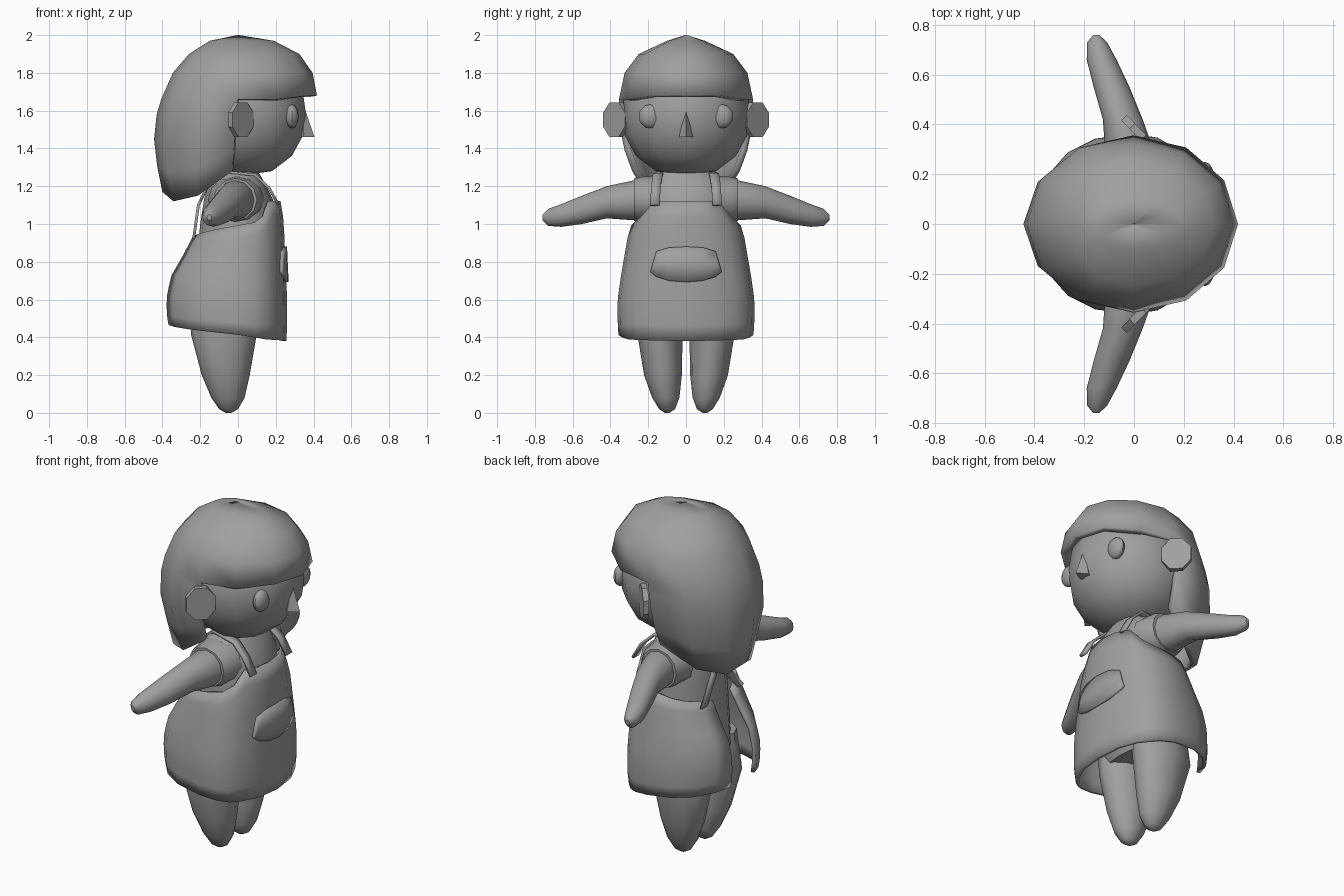
import bpy, bmesh, math
from mathutils import Vector

cube = bpy.data.objects.get("Cube")
if cube:
    bpy.data.objects.remove(cube)

clay = bpy.data.materials.new("clay_grey")
clay.use_nodes = True
GREY = (0.35, 0.35, 0.35, 1)
clay.diffuse_color = GREY
clay.node_tree.nodes["Principled BSDF"].inputs["Base Color"].default_value = GREY


def finish(name, bm, thickness=0, angle=40):
    """Turn a bmesh into a smooth shaded object, with an optional shell."""
    bmesh.ops.remove_doubles(bm, verts=bm.verts, dist=0.0005)
    bmesh.ops.recalc_face_normals(bm, faces=bm.faces)
    mesh = bpy.data.meshes.new(name)
    bm.to_mesh(mesh)
    bm.free()
    mesh.materials.append(clay)
    ob = bpy.data.objects.new(name, mesh)
    bpy.context.collection.objects.link(ob)
    bpy.ops.object.select_all(action='DESELECT')
    ob.select_set(True)
    bpy.context.view_layer.objects.active = ob
    bpy.ops.object.shade_smooth_by_angle(angle=math.radians(angle))
    if thickness:
        mod = ob.modifiers.new("Shell", 'SOLIDIFY')
        mod.thickness = thickness
        mod.offset = 0
    return ob


def loft(name, rings, closed=True, caps=True, thickness=0, angle=40):
    """Bridge point rings; None leaves a hole in the grid."""
    bm = bmesh.new()
    grid = [[p and bm.verts.new(p) for p in ring] for ring in rings]
    n = len(rings[0])
    for lo, hi in zip(grid, grid[1:]):
        for i in range(n if closed else n - 1):
            j = (i + 1) % n
            quad = [lo[i], lo[j], hi[j], hi[i]]
            if all(quad):
                bm.faces.new(quad)
    if closed and caps:
        bm.faces.new(grid[0])
        bm.faces.new(grid[-1])
    return finish(name, bm, thickness, angle)


def ellipse(c, u, v, n=12):
    """Ring around c with half axes u and v."""
    c, u, v = Vector(c), Vector(u), Vector(v)
    return [c + u * math.cos(k * math.tau / n) + v * math.sin(k * math.tau / n) for k in range(n)]


def section(rows, z):
    """Front, back and side reach at height z."""
    rows = sorted(rows)
    z = min(max(z, rows[0][0]), rows[-1][0])
    for a, b in zip(rows, rows[1:]):
        if z <= b[0]:
            t = (z - a[0]) / (b[0] - a[0])
            return [p + (q - p) * t for p, q in zip(a[1:], b[1:])]


def around(rows, deg, z, power=1.0, grow=0.0):
    """Point on the body of the given rows, angle measured from the face."""
    front, back, side = section(rows, z)
    c, s = math.cos(math.radians(deg)), math.sin(math.radians(deg))
    x = (front if c > 0 else back) + grow
    return Vector((math.copysign(abs(c) ** power, c) * x,
                   math.copysign(abs(s) ** power, s) * (side + grow), z))


def lerp_table(table, v):
    return section(table, v)[0]


# Head
HEAD = [(1.26, .02), (1.28, .16), (1.36, .265), (1.47, .325),
        (1.58, .34), (1.72, .32), (1.84, .22), (1.9, .02)]
loft("head", [ellipse((.02, 0, z), (r, 0, 0), (0, r, 0)) for z, r in HEAD])

# Hair: full cap above the fringe, curtain around the back only
HAIR = [(2.0, .005, .005, .005), (1.97, .19, .15, .1), (1.9, .325, .26, .25),
        (1.8, .395, .345, .325), (1.67, .42, .405, .355), (1.57, .42, .425, .355),
        (1.43, .42, .43, .34), (1.28, .4, .4, .285), (1.13, .36, .36, .23)]
END = [(90, 1.28), (120, 1.15), (150, 1.12), (180, 1.17)]
rings = []
for k, row in enumerate(HAIR):
    ring = []
    for i in range(12):
        deg = i * 30
        side = abs((deg + 180) % 360 - 180)
        z = row[0]
        if k == 4:
            z = 1.68 if side < 60 else 1.66
        if k > 4:
            t = (1.67 - z) / (1.67 - HAIR[-1][0])
            z = 1.67 + (lerp_table(END, side) - 1.67) * t
        p = around(HAIR, deg, z)
        p.x -= .03 * max(0, k - 4) / 4
        ring.append(p if k <= 4 or side >= 90 else None)
    rings.append(ring)
hair = loft("hair", rings, caps=False, thickness=.035, angle=50)
hair.modifiers["Shell"].offset = -1

# Nose
loft("nose", [ellipse((.345, 0, 1.46), (.06, 0, 0), (0, .037, 0), 4),
              ellipse((.35, 0, 1.605), (.005, 0, 0), (0, .004, 0), 4)], angle=20)

for s, word in ((1, "left"), (-1, "right")):
    # Eye
    bm = bmesh.new()
    bmesh.ops.create_uvsphere(bm, u_segments=12, v_segments=8, radius=.06)
    for v in bm.verts:
        v.co = Vector((v.co.x * .6 + .285, v.co.y + s * .19, v.co.z * 1.05 + 1.57))
    finish(word + "_eye", bm)

    # Ear: flared octagonal plate
    across, up = Vector((-.06, s * .062, 0)), Vector((0, 0, .1))
    turned = math.pi / 8
    u = across * math.cos(turned) + up * math.sin(turned)
    w = up * math.cos(turned) - across * math.sin(turned)
    mid, deep = Vector((.015, s * .37, 1.552)), Vector((.011, s * .011, 0))
    loft(word + "_ear", [ellipse(mid - deep, u, w, 8), ellipse(mid + deep, u, w, 8)], angle=30)

    # Arm: centre, width radius and height radius
    ARM = [(.0, .18, 1.12, .1, .1), (-.015, .28, 1.125, .1, .105), (-.045, .42, 1.115, .08, .085),
           (-.09, .55, 1.075, .072, .075), (-.13, .66, 1.045, .06, .06),
           (-.148, .73, 1.035, .04, .045), (-.152, .76, 1.035, .012, .015)]
    loft(word + "_arm", [ellipse((x, s * y, z), (a, 0, 0), (0, 0, b)) for x, y, z, a, b in ARM])

    # Short sleeve cuff around the shoulder
    CUFF = [(-.01, .16, 1.13, .15, .125), (-.01, .235, 1.13, .135, .12), (-.015, .275, 1.128, .115, .113)]
    loft(word + "_sleeve", [ellipse((x, s * y, z), (a, 0, 0), (0, 0, b)) for x, y, z, a, b in CUFF],
         angle=50)

    # Leg
    LEG = [(.65, -.05, .13, .17, .12), (.42, -.075, .138, .175, .12), (.2, -.065, .122, .127, .1),
           (.08, -.053, .107, .088, .072), (.02, -.05, .1, .05, .042), (0, -.05, .1, .015, .012)]
    loft(word + "_leg", [ellipse((x, s * y, z), (a, 0, 0), (0, b, 0)) for z, x, y, a, b in LEG])

    # Apron strap: over the shoulder and across the back
    PATH = [(.215, .165, 1.1), (.165, .16, 1.19), (.09, .15, 1.26), (-.06, .12, 1.275),
            (-.16, .06, 1.2), (-.21, -.02, 1.1), (-.235, -.17, .92)]
    edge = []
    for x, y, z in PATH:
        edge.append([Vector((x, s * (y - .025), z)), Vector((x, s * (y + .025), z))])
    loft(word + "_strap", edge, closed=False, thickness=.015)

# Torso
TORSO = [(.45, .1, .2, .2), (.6, .18, .24, .25), (.8, .2, .22, .25), (1.0, .2, .2, .25),
         (1.13, .185, .18, .245), (1.22, .14, .15, .22), (1.29, .1, .1, .12)]
loft("torso", [[around(TORSO, k * 22.5, row[0]) for k in range(16)] for row in TORSO])

# Apron: wraps around with an open slit down the back
APRON = [(.37, .245, .34, .33), (.42, .25, .36, .35), (.5, .25, .375, .352), (.6, .25, .38, .352),
         (.72, .245, .355, .335), (.82, .24, .295, .318), (.95, .235, .225, .295),
         (1.03, .23, .2, .265), (1.12, .215, .18, .225)]
TOP = [(0, 1.12), (44, 1.12), (56, 1.05), (68, 1.01), (90, .99), (180, .92)]
HEM = [(0, .38), (60, .39), (110, .43), (180, .475)]
angles = [-166, -150, -130, -110, -90, -72, -58, -44, -22, 0,
          22, 44, 58, 72, 90, 110, 130, 150, 166]
rings = []
for k in range(10):
    t = k / 9
    ring = []
    for deg in angles:
        low, high = lerp_table(HEM, abs(deg)), lerp_table(TOP, abs(deg))
        ring.append(around(APRON, deg, low + (high - low) * t, .85))
    rings.append(ring)
loft("apron", rings, closed=False, thickness=.02)

# Pocket: curved patch following the apron front
COLS = [(-.185, .745, .75), (-.155, .72, .855), (-.09, .7, .875), (0, .692, .88),
        (.09, .7, .875), (.155, .72, .855), (.185, .745, .75)]
rings = []
for y, low, high in COLS:
    ring = []
    for t in (0, .5, 1):
        z = low + (high - low) * t
        side = section(APRON, z)[2]
        deg = math.degrees(math.asin((abs(y) / side) ** (1 / .85)))
        p = around(APRON, math.copysign(deg, y), z, .85, .012)
        ring.append(Vector((p.x, y, z)))
    rings.append(ring)
loft("pocket", rings, closed=False, thickness=.02)
